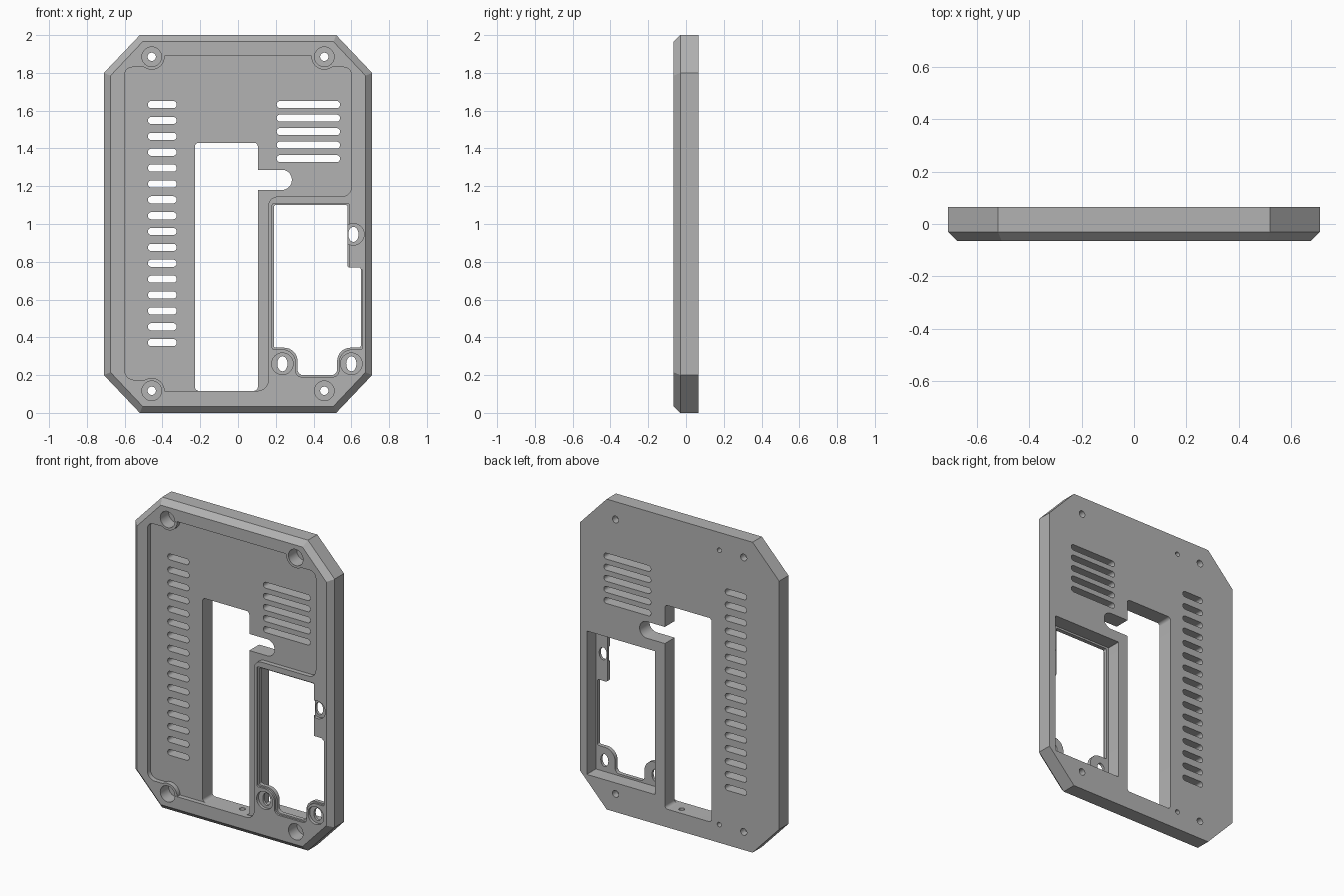
import bpy, bmesh, math
from mathutils import Vector

cube = bpy.data.objects.get("Cube")
if cube:
    bpy.data.objects.remove(cube, do_unlink=True)

FRONT, BACK = -0.065, 0.065
OUT = 0.05  # overshoot of cutters beyond the plate


def fillet(points, steps=7):
    """Turn (x, z, radius) corners into a rounded outline."""
    out = []
    for i, (x, z, r) in enumerate(points):
        p = Vector((x, z))
        if r == 0:
            out.append(p)
            continue
        a = (Vector(points[i - 1][:2]) - p).normalized()
        b = (Vector(points[(i + 1) % len(points)][:2]) - p).normalized()
        half = a.angle(b) / 2
        centre = p + (a + b).normalized() * (r / math.sin(half))
        reach = r / math.tan(half)
        start, end = p + a * reach - centre, p + b * reach - centre
        for k in range(steps + 1):
            out.append(centre + start.lerp(end, k / steps).normalized() * r)
    return out


def rect(x0, x1, z0, z1, r):
    return fillet([(x0, z0, r), (x1, z0, r), (x1, z1, r), (x0, z1, r)])


def oval(x, z, rx, rz=None, n=32):
    rz = rz or rx
    return [Vector((x + rx * math.cos(k * math.tau / n), z + rz * math.sin(k * math.tau / n)))
            for k in range(n)]


def loft(bm, rings):
    """Closed solid through (outline, y) rings of equal length."""
    loops = [[bm.verts.new((p.x, y, p.y)) for p in outline] for outline, y in rings]
    n = len(loops[0])
    for low, high in zip(loops, loops[1:]):
        for i in range(n):
            j = (i + 1) % n
            bm.faces.new((low[i], low[j], high[j], high[i]))
    bm.faces.new(loops[0])
    bm.faces.new(loops[-1])


def solid(name, stacks):
    bm = bmesh.new()
    for rings in stacks:
        loft(bm, rings)
    bmesh.ops.recalc_face_normals(bm, faces=bm.faces[:])
    mesh = bpy.data.meshes.new(name)
    bm.to_mesh(mesh)
    bm.free()
    obj = bpy.data.objects.new(name, mesh)
    bpy.context.collection.objects.link(obj)
    return obj


def prisms(name, outlines, y0, y1):
    return solid(name, [[(outline, y0), (outline, y1)] for outline in outlines])


def cut(target, cutter):
    cutter.hide_render = True
    mod = target.modifiers.new("cut", 'BOOLEAN')
    mod.operation, mod.solver, mod.object = 'DIFFERENCE', 'EXACT', cutter
    bpy.context.view_layer.objects.active = target
    bpy.ops.object.modifier_apply(modifier=mod.name)
    bpy.data.objects.remove(cutter, do_unlink=True)


def octagon(inset):
    """Plate outline moved inward by inset."""
    w, z0 = 0.71 - inset, inset
    c, zc = 0.52 - inset * 0.42, 0.2 + inset * 0.42
    return [Vector(p) for p in ((-c, z0), (c, z0), (w, zc), (w, 2 - zc),
                                (c, 2 - z0), (-c, 2 - z0), (-w, 2 - zc), (-w, zc))]


# Eight-sided plate with a chamfered front rim
BEVEL = 0.035
plate = solid("vented_cover_plate", [[(octagon(BEVEL), FRONT), (octagon(0), FRONT + BEVEL),
                                      (octagon(0), BACK)]])

# Shallow front recess, leaving material around the corner screws
s, lo, hi = 0.457, 0.117, 1.89
screws = [(x, z) for x in (-s, s) for z in (lo, 1.885)]
recess = prisms("recess_cutter", [fillet([
    (-0.6, 0.175, 0.05), (-s, 0.175, 0), (-s, lo, 0), (0.16, lo, 0.055),
    (0.16, 1.145, 0.05), (0.6, 1.145, 0.05), (0.6, 1.83, 0.04), (s, 1.83, 0),
    (s, hi, 0), (-s, hi, 0), (-s, 1.83, 0), (-0.6, 1.83, 0.04)])], FRONT - OUT, FRONT + 0.03)
cut(recess, prisms("boss_cutter", [oval(x, z, 0.068) for x, z in screws], FRONT - 2 * OUT, BACK))
cut(plate, recess)

# Tall window with its side notch
through = (FRONT - OUT, BACK + OUT)
cut(plate, prisms("window_cutter", [rect(-0.228, 0.105, 0.117, 1.43, 0.02)], *through))
cut(plate, prisms("notch_cutter", [rect(0.0, 0.285, 1.18, 1.287, 0.052)], *through))

# Vent slots
slots = [rect(-0.477, -0.325, z - 0.019, z + 0.019, 0.018)
         for z in (1.632 - 0.084 * i for i in range(16))]
slots += [rect(0.205, 0.54, z - 0.019, z + 0.019, 0.018)
          for z in (1.632 - 0.0715 * i for i in range(5))]
cut(plate, prisms("vent_cutter", slots, *through))


# Socket opening: deep rear pocket, then a thin stepped front lip with tabs
def lip(d):
    return fillet([
        (0.19 - d, 0.345 - d, 0.01), (0.315 - d, 0.345 - d, 0.07), (0.315 - d, 0.2 - d, 0.03),
        (0.525 + d, 0.2 - d, 0.03), (0.525 + d, 0.345 - d, 0.07), (0.65 + d, 0.345 - d, 0.01),
        (0.65 + d, 0.77 - d, 0.01), (0.58 + d, 0.77 - d, 0.01), (0.58 + d, 1.1 + d, 0.01),
        (0.19 - d, 1.1 + d, 0.01)])


cut(plate, prisms("socket_pocket_cutter", [rect(0.175, 0.662, 0.188, 1.112, 0.004)],
                  FRONT + 0.038, BACK + OUT))
cut(plate, prisms("lip_cutter", [lip(0)], *through))
cut(plate, prisms("lip_step_cutter", [lip(0.009)], FRONT - OUT, FRONT + 0.012))
tabs = [(0.235, 0.26), (0.6, 0.26), (0.611, 0.945)]
cut(plate, prisms("tab_bore_cutter", [oval(x, z, 0.057) for x, z in tabs], FRONT - OUT, FRONT + 0.02))
cut(plate, prisms("tab_hole_cutter", [oval(x, z, 0.027, 0.04) for x, z in tabs], FRONT - OUT, 0))

# Corner screw bores and holes, blind rear holes
cut(plate, prisms("screw_bore_cutter", [oval(x, z, 0.052) for x, z in screws], FRONT - OUT, 0.02))
cut(plate, prisms("screw_hole_cutter", [oval(x, z, 0.022) for x, z in screws], *through))
cut(plate, prisms("rear_hole_cutter", [oval(-0.283, z, 0.015, n=20) for z in (0.117, 1.885)],
                  0.02, BACK + OUT))

# Vertical hole in the window sill
sill = prisms("sill_hole_cutter", [oval(0.02, 0.015, 0.018, n=20)], 0.06, 0.16)
for v in sill.data.vertices:
    v.co = (v.co.x, v.co.z, v.co.y)
sill.data.flip_normals()
cut(plate, sill)

# Grey finish and shading
grey = bpy.data.materials.new("plain_grey")
grey.use_nodes = True
colour = (0.45, 0.45, 0.45, 1)
grey.diffuse_color = colour
grey.node_tree.nodes["Principled BSDF"].inputs["Base Color"].default_value = colour
plate.data.materials.clear()
plate.data.materials.append(grey)
bpy.ops.object.select_all(action='DESELECT')
plate.select_set(True)
bpy.context.view_layer.objects.active = plate
bpy.ops.object.shade_smooth_by_angle(angle=math.radians(30))
